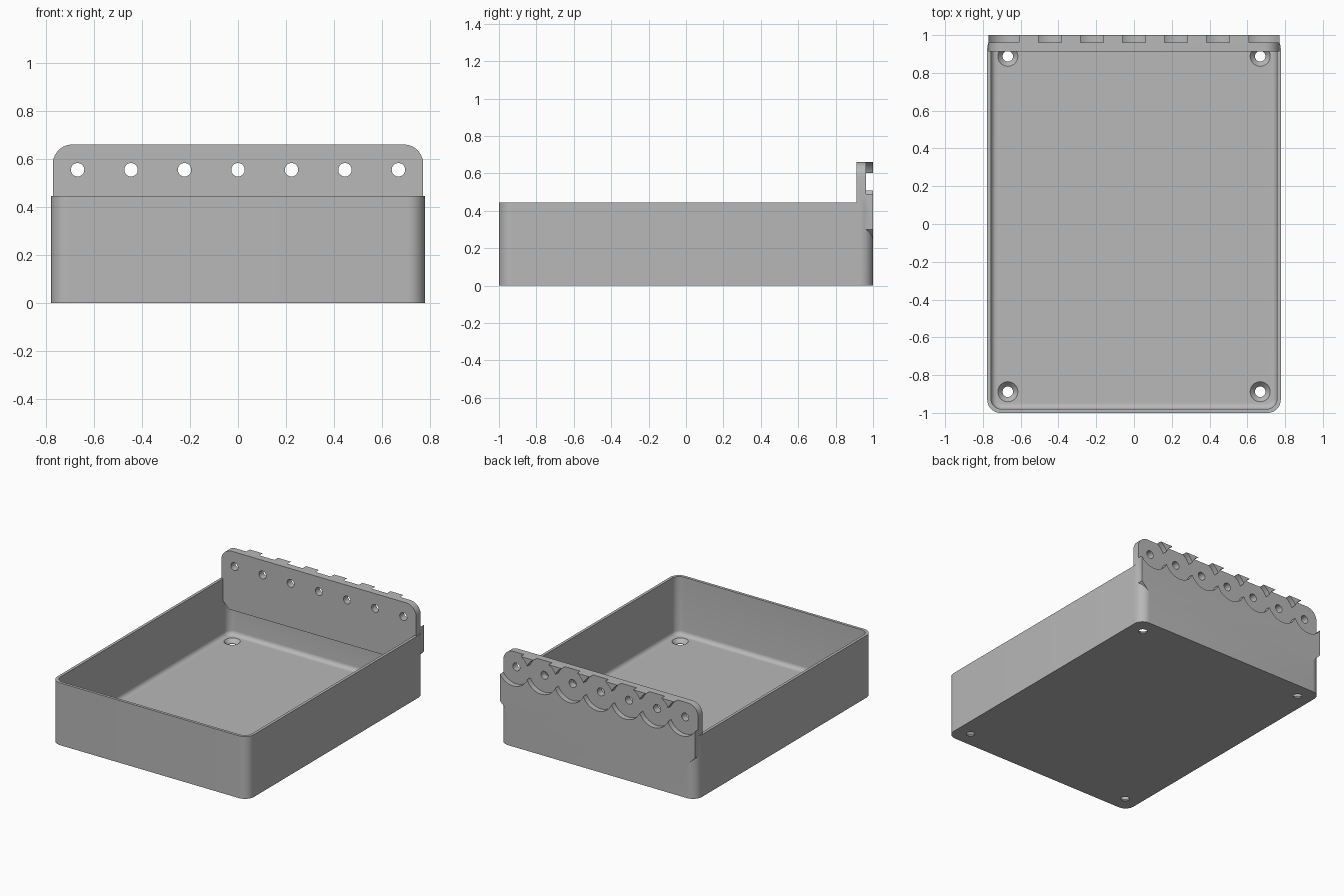
import bpy, bmesh
from math import sin, cos, pi
from mathutils import Matrix

cube = bpy.data.objects.get("Cube")
if cube:
    bpy.data.objects.remove(cube, do_unlink=True)

grey = bpy.data.materials.new("plain grey")
grey.use_nodes = True
grey.diffuse_color = (0.48, 0.48, 0.48, 1)
grey.node_tree.nodes["Principled BSDF"].inputs["Base Color"].default_value = grey.diffuse_color

HALF_X, RIM, WALL, FLOOR = 0.777, 0.445, 0.02, 0.03
PITCH, HOLE_Z = 0.2225, 0.555


def finish(name, bm):
    bmesh.ops.recalc_face_normals(bm, faces=bm.faces)
    mesh = bpy.data.meshes.new(name)
    bm.to_mesh(mesh)
    bm.free()
    mesh.materials.append(grey)
    obj = bpy.data.objects.new(name, mesh)
    bpy.context.collection.objects.link(obj)
    return obj


def arc(cx, cy, r, start, end, steps=10):
    angles = [start + (end - start) * i / steps for i in range(steps + 1)]
    return [(cx + r * cos(a), cy + r * sin(a)) for a in angles]


def rounded_rect(hx, hy, r):
    pts = []
    for i, (sx, sy) in enumerate([(1, 1), (-1, 1), (-1, -1), (1, -1)]):
        pts += arc(sx * (hx - r), sy * (hy - r), r, i * pi / 2, (i + 1) * pi / 2)
    return pts


def loft(name, rings):
    """Closed solid through rings of 3D points of equal count."""
    bm = bmesh.new()
    loops = [[bm.verts.new(p) for p in ring] for ring in rings]
    for a, b in zip(loops, loops[1:]):
        for i in range(len(a)):
            j = (i + 1) % len(a)
            bm.faces.new((a[i], a[j], b[j], b[i]))
    bm.faces.new(loops[0])
    bm.faces.new(loops[-1])
    return finish(name, bm)


def cylinder(name, r1, r2, depth, matrix, sides=32):
    bm = bmesh.new()
    bmesh.ops.create_cone(bm, cap_ends=True, segments=sides, radius1=r1,
                          radius2=r2, depth=depth, matrix=matrix)
    return finish(name, bm)


def combine(target, other, operation):
    mod = target.modifiers.new(operation.lower(), "BOOLEAN")
    mod.operation, mod.solver, mod.object = operation, "EXACT", other
    bpy.ops.object.select_all(action="DESELECT")
    bpy.context.view_layer.objects.active = target
    target.select_set(True)
    bpy.ops.object.modifier_apply(modifier=mod.name)
    bpy.data.objects.remove(other, do_unlink=True)


# Tray shell with rounded corners
outline = rounded_rect(HALF_X, 1, 0.07)
tray = loft("tray_with_mounting_panel", [[(x, y, z) for x, y in outline] for z in (0, RIM)])

# Hollow interior with a filleted floor edge
FILLET = 0.03
levels = [(FILLET * (1 - sin(a)), FLOOR + FILLET * (1 - cos(a)))
          for a in (i * pi / 12 for i in range(7))] + [(0, RIM + 0.1)]
rings = []
for inset, z in levels:
    d = WALL + inset
    rings.append([(x, y, z) for x, y in rounded_rect(HALF_X - d, 1 - d, 0.075 - d)])
combine(tray, loft("cavity", rings), "DIFFERENCE")

# Raised back panel: round top corners, chamfered bottom corners
PX, TOP, LOW = 0.77, 0.66, 0.24
profile = (arc(PX - 0.08, TOP - 0.08, 0.08, 0, pi / 2)
           + arc(0.08 - PX, TOP - 0.08, 0.08, pi / 2, pi)
           + [(-PX, LOW + 0.06), (0.06 - PX, LOW), (PX - 0.06, LOW), (PX, LOW + 0.06)])
panel = loft("panel", [[(x, y, z) for x, z in profile] for y in (0.912, 1)])
combine(tray, panel, "UNION")

# Row of round recesses in the back, each with a through hole
turn = Matrix.Rotation(pi / 2, 4, "X")
for i in range(-3, 4):
    recess = cylinder("recess", 0.121, 0.121, 0.2,
                      Matrix.Translation((i * PITCH, 1.062, HOLE_Z)) @ turn, 64)
    combine(tray, recess, "DIFFERENCE")
    hole = cylinder("hole", 0.028, 0.028, 0.4,
                    Matrix.Translation((i * PITCH, 0.95, HOLE_Z)) @ turn)
    combine(tray, hole, "DIFFERENCE")

# Countersunk screw holes in the floor corners
for sx in (-1, 1):
    for sy in (-1, 1):
        spot = (sx * 0.668, sy * 0.888)
        sink = cylinder("sink", 0.028, 0.055, FLOOR,
                        Matrix.Translation((*spot, FLOOR / 2 + 0.002)))
        combine(tray, sink, "DIFFERENCE")
        bore = cylinder("bore", 0.028, 0.028, 0.1, Matrix.Translation((*spot, 0)))
        combine(tray, bore, "DIFFERENCE")

bpy.ops.object.select_all(action="DESELECT")
bpy.context.view_layer.objects.active = tray
tray.select_set(True)
bpy.ops.object.shade_smooth_by_angle(angle=pi / 6)
